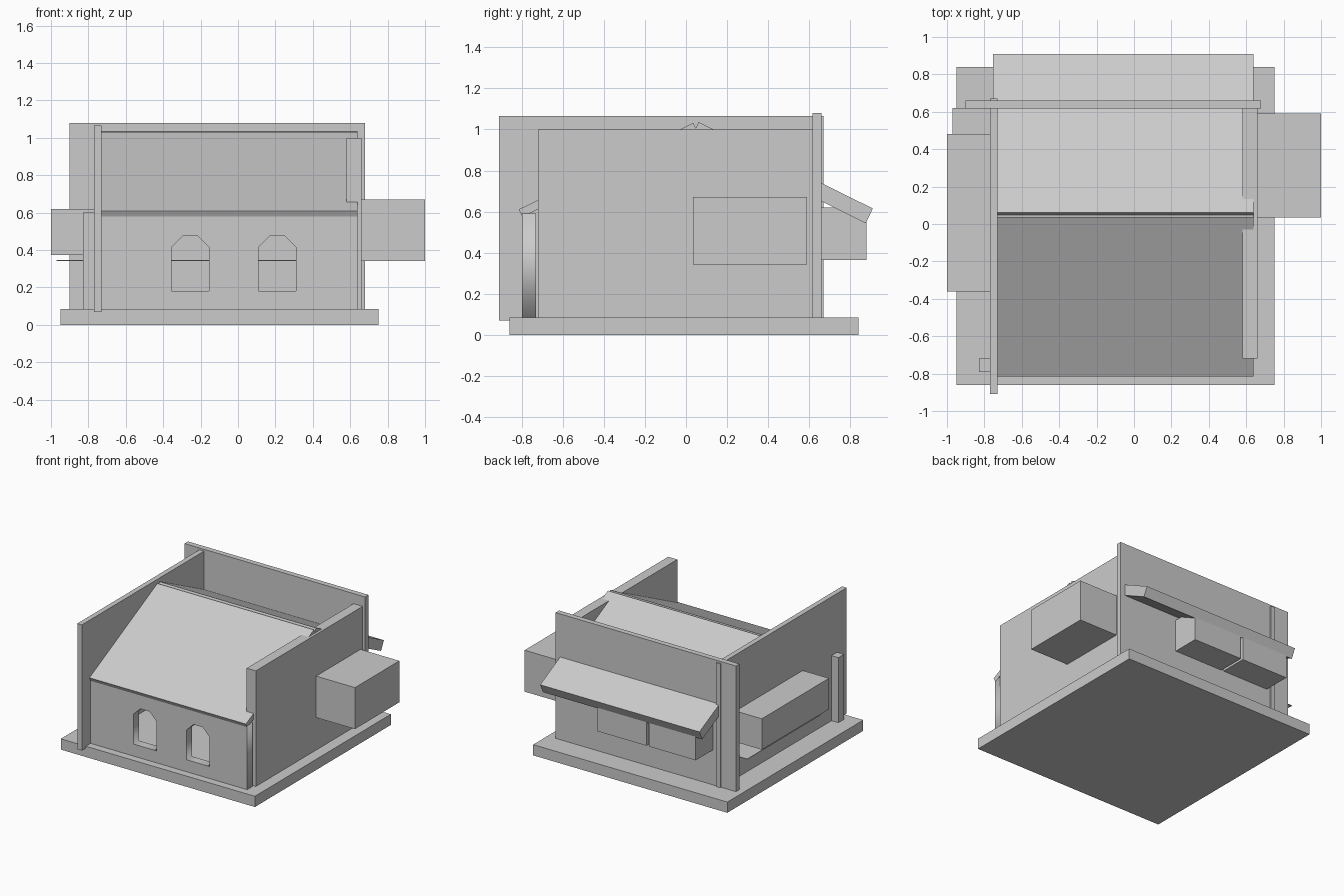
import bpy
import bmesh

if "Cube" in bpy.data.objects:
    bpy.data.objects.remove(bpy.data.objects["Cube"], do_unlink=True)

grey = bpy.data.materials.new("plain_grey")
grey.use_nodes = True
grey.diffuse_color = (0.6, 0.6, 0.6, 1)
grey.node_tree.nodes["Principled BSDF"].inputs["Base Color"].default_value = (0.6, 0.6, 0.6, 1)


def add_object(name, mesh):
    obj = bpy.data.objects.new(name, mesh)
    mesh.materials.clear()
    mesh.materials.append(grey)
    bpy.context.collection.objects.link(obj)
    return obj


def prism(name, outline, x0, x1):
    """Extrude a y-z outline along x."""
    bm = bmesh.new()
    face = bm.faces.new([bm.verts.new((x0, y, z)) for y, z in outline])
    out = bmesh.ops.extrude_face_region(bm, geom=[face])
    moved = [v for v in out["geom"] if isinstance(v, bmesh.types.BMVert)]
    bmesh.ops.translate(bm, verts=moved, vec=(x1 - x0, 0, 0))
    bmesh.ops.recalc_face_normals(bm, faces=bm.faces[:])
    mesh = bpy.data.meshes.new(name)
    bm.to_mesh(mesh)
    bm.free()
    return add_object(name, mesh)


def box(name, x, y, z):
    return prism(name, [(y[0], z[0]), (y[1], z[0]), (y[1], z[1]), (y[0], z[1])], *x)


def pierced_wall(name, outlines, y0, y1):
    """Filled x-z outline with holes, extruded along y."""
    curve = bpy.data.curves.new(name, "CURVE")
    curve.dimensions = "2D"
    curve.fill_mode = "BOTH"
    curve.extrude = (y1 - y0) / 2
    for points in outlines:
        spline = curve.splines.new("POLY")
        spline.points.add(len(points) - 1)
        for p, (x, z) in zip(spline.points, points):
            p.co = (x, z, 0, 1)
        spline.use_cyclic_u = True
    temp = bpy.data.objects.new(name + "_outline", curve)
    bpy.context.collection.objects.link(temp)
    bpy.context.view_layer.update()
    graph = bpy.context.evaluated_depsgraph_get()
    mesh = bpy.data.meshes.new_from_object(temp.evaluated_get(graph))
    bpy.data.objects.remove(temp, do_unlink=True)
    bm = bmesh.new()
    bm.from_mesh(mesh)
    bmesh.ops.remove_doubles(bm, verts=bm.verts[:], dist=0.0001)
    for v in bm.verts:
        x, z, d = v.co
        v.co = (x, (y0 + y1) / 2 - d, z)
    bmesh.ops.recalc_face_normals(bm, faces=bm.faces[:])
    bm.to_mesh(mesh)
    bm.free()
    return add_object(name, mesh)


def window(x, w=0.2, sill=0.18, spring=0.415, top=0.475, cut=0.06):
    """Window opening with clipped upper corners."""
    return [(x, sill), (x + w, sill), (x + w, spring),
            (x + w - cut, top), (x + cut, top), (x, spring)]


# Ground slab and the thin floor inside
box("base_slab", (-0.95, 0.75), (-0.86, 0.84), (0, 0.085))
box("floor_plate", (-0.97, 0.6), (-0.3, 0.62), (0.343, 0.347))

# Walls
box("right_wall", (-0.77, -0.73), (-0.91, 0.67), (0.07, 1.065))
box("left_wall", (0.58, 0.66), (-0.72, 0.62), (0.08, 1.0))
box("back_wall", (-0.9, 0.68), (0.617, 0.66), (0.08, 1.08))
pierced_wall("front_wall",
             [[(-0.75, 0.08), (0.64, 0.08), (0.64, 0.59), (-0.75, 0.59)],
              window(-0.355), window(0.11)], -0.8, -0.73)

# Roof slopes: the rear one runs through the back wall as an awning
prism("front_roof", [(-0.815, 0.61), (0.035, 1.032), (0.053, 0.996), (-0.797, 0.574)],
      -0.755, 0.64)
prism("back_roof", [(0.062, 1.036), (0.91, 0.615), (0.875, 0.543), (0.027, 0.964)],
      -0.755, 0.64)

# Projecting bays
box("left_bay", (0.65, 1.0), (0.035, 0.59), (0.342, 0.67))
box("right_bay", (-1.0, -0.75), (-0.36, 0.48), (0.375, 0.62))
for name, x in (("inner", (-0.27, 0.16)), ("outer", (-0.7, -0.29))):
    # Top follows under the awning
    prism("back_bay_" + name, [(0.64, 0.363), (0.878, 0.363), (0.878, 0.56), (0.75, 0.62),
                               (0.64, 0.62)], *x)

# Post beside the side wall
box("corner_post", (-0.83, -0.76), (-0.79, -0.72), (0.08, 0.6))
